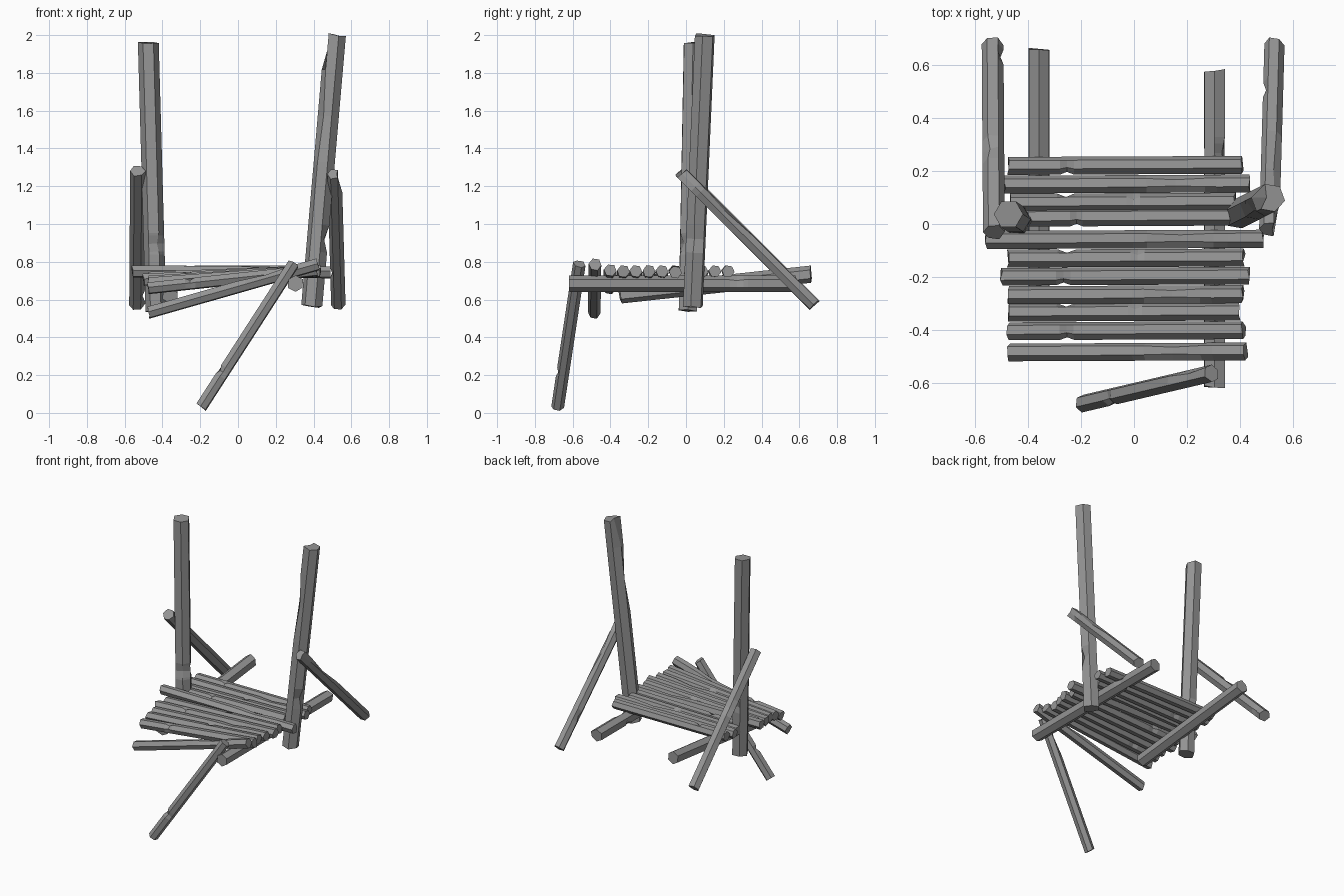
import bpy
import bmesh
import random
from math import cos, sin, pi, radians
from mathutils import Vector

random.seed(4)
SIDES = 6

if "Cube" in bpy.data.objects:
    bpy.data.objects.remove(bpy.data.objects["Cube"], do_unlink=True)

GREY = (0.3, 0.3, 0.3, 1)
wood = bpy.data.materials.new("weathered grey wood")
wood.use_nodes = True
wood.diffuse_color = GREY
wood.node_tree.nodes["Principled BSDF"].inputs["Base Color"].default_value = GREY


def log(name, start, end, radius, roll=0, dents=()):
    """Rough six-sided log; each dent is (position, edge, depth, half length)."""
    a, b = Vector(start), Vector(end)
    axis = (b - a).normalized()
    if abs(axis.z) > 0.95:
        side = Vector((1, 0, 0))
        side = (side - axis * side.dot(axis)).normalized()
    else:
        side = axis.cross(Vector((0, 0, 1))).normalized()
    up = side.cross(axis)

    # Cross-section stations: ends plus three per dent
    stations = {0.0, 1.0}
    for pos, edge, depth, half in dents:
        stations |= {max(0, pos - half), pos, min(1, pos + half)}
    wobble = [random.uniform(0.95, 1.04) for _ in range(SIDES)]

    bm = bmesh.new()
    rings = []
    for t in sorted(stations):
        ring = []
        for k in range(SIDES):
            r = radius * wobble[k]
            for pos, edge, depth, half in dents:
                if edge == k:
                    r -= radius * depth * max(0, 1 - abs(t - pos) / half)
            ang = radians(roll) + 2 * pi * k / SIDES
            point = a.lerp(b, t) + (side * cos(ang) + up * sin(ang)) * r
            if t in (0, 1):  # uneven sawn ends
                point += axis * random.uniform(-0.006, 0.006)
            ring.append(bm.verts.new(point))
        rings.append(ring)
    for r0, r1 in zip(rings, rings[1:]):
        for k in range(SIDES):
            n = (k + 1) % SIDES
            bm.faces.new((r0[k], r0[n], r1[n], r1[k]))
    bm.faces.new(rings[0])
    bm.faces.new(rings[-1])
    bmesh.ops.recalc_face_normals(bm, faces=bm.faces)

    mesh = bpy.data.meshes.new(name)
    bm.to_mesh(mesh)
    bm.free()
    mesh.materials.append(wood)
    obj = bpy.data.objects.new(name, mesh)
    bpy.context.collection.objects.link(obj)
    return obj


# Tall posts
log("right_post", (-0.435, 0.01, 0.54), (-0.475, 0.037, 1.96), 0.057, 0,
    [(0.25, 5, 0.35, 0.03), (0.25, 1, 0.4, 0.04)])
log("left_post", (0.39, 0.035, 0.565), (0.515, 0.098, 2.0), 0.056, 10,
    [(1.0, 3, 0.75, 0.13), (0.7, 2, 0.3, 0.17), (0.25, 0, 0.4, 0.05)])

# Slanted braces behind the posts
log("right_brace", (-0.53, -0.03, 1.28), (-0.535, 0.68, 0.57), 0.04, 0,
    [(0.42, 2, 0.4, 0.06), (0.93, 0, 0.3, 0.04)])
log("left_brace", (0.51, -0.02, 1.265), (0.53, 0.68, 0.57), 0.038, 0,
    [(0.0, 0, 0.7, 0.14), (0.3, 1, 0.35, 0.2), (0.75, 3, 0.3, 0.04)])

# Beams carrying the deck
log("right_beam", (-0.36, -0.35, 0.625), (-0.36, 0.66, 0.735), 0.045, 30)
log("left_beam", (0.305, -0.615, 0.685), (0.305, 0.58, 0.685), 0.045, 30,
    [(0.74, 3, 0.3, 0.03), (0.74, 0, 0.3, 0.05)])

# Deck planks, back to front: (y, right end x, left end x, right end z, left end z)
planks = [
    (0.22, -0.475, 0.41, 0.75, 0.75),
    (0.15, -0.49, 0.435, 0.745, 0.75),
    (0.08, -0.47, 0.38, 0.735, 0.75),
    (0.025, -0.41, 0.36, 0.735, 0.75),
    (-0.06, -0.56, 0.49, 0.75, 0.745),
    (-0.13, -0.475, 0.415, 0.715, 0.75),
    (-0.20, -0.50, 0.435, 0.705, 0.75),
    (-0.27, -0.475, 0.41, 0.695, 0.75),
    (-0.335, -0.475, 0.40, 0.685, 0.75),
    (-0.405, -0.475, 0.415, 0.66, 0.755),
    (-0.485, -0.475, 0.42, 0.53, 0.785),
]
scar = [(0.7, 1, 0.3, 0.17), (0.7, 2, 0.25, 0.12)]
notch = [(0.25, 1, 0.4, 0.03), (0.25, 0, 0.3, 0.03)]
chip = [(0.55, 2, 0.45, 0.03), (0.25, 3, 0.4, 0.04)]
styles = [notch, scar, chip]
for i, (y, x0, x1, z0, z1) in enumerate(planks):
    log(f"deck_plank_{i + 1}", (x0, y, z0), (x1, y + 0.004, z1), 0.034, 8,
        styles[i % 3])

# Loose support leg at the front
log("front_leg", (-0.195, -0.68, 0.03), (0.295, -0.565, 0.79), 0.034, 20,
    [(0.24, 1, 0.35, 0.03), (0.24, 0, 0.3, 0.03), (0.85, 2, 0.3, 0.14)])
